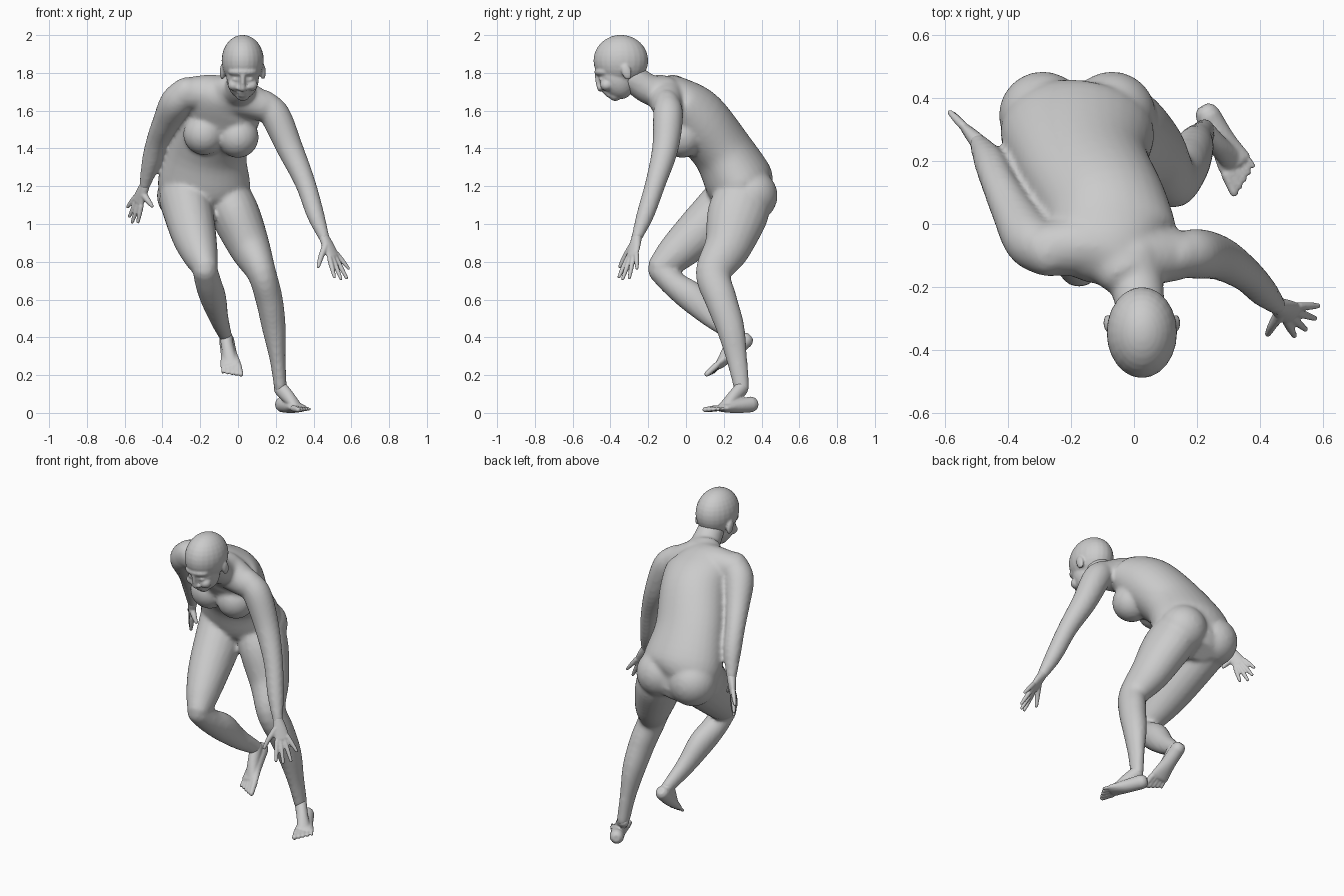
import bpy, bmesh
from mathutils import Vector, Matrix

cube = bpy.data.objects.get("Cube")
if cube:
    bpy.data.objects.remove(cube, do_unlink=True)

skin = bpy.data.materials.new("plain_grey")
skin.use_nodes = True
skin.diffuse_color = (0.6, 0.6, 0.6, 1)
skin.node_tree.nodes["Principled BSDF"].inputs["Base Color"].default_value = skin.diffuse_color


def spline(rows, steps):
    """Catmull-Rom interpolation of position and radius rows."""
    rows = [Vector(r) for r in rows]
    pad = [rows[0] * 2 - rows[1]] + rows + [rows[-1] * 2 - rows[-2]]
    out = []
    for a, b, c, d in zip(pad, pad[1:], pad[2:], pad[3:]):
        for i in range(steps):
            t = i / steps
            out.append(b + (c - a) * t / 2 + (a * 2 - b * 5 + c * 4 - d) * t * t / 2
                       + (b * 3 - a - c * 3 + d) * t * t * t / 2)
    return out + [rows[-1]]


def loft(bm, rows, side=(1, 0, 0), n=20, steps=5):
    """Closed tube with rounded ends through (x, y, z, width, depth) rows."""
    rows = spline([r if len(r) == 5 else (*r, r[3]) for r in rows], steps)
    pts = [(r.to_3d() if len(r) == 3 else Vector(r[:3]), r[3], r[4]) for r in rows]
    first = (pts[0][0] - pts[1][0]).normalized()
    last = (pts[-1][0] - pts[-2][0]).normalized()
    for out, scale in ((0.5, 0.85), (0.85, 0.5)):
        for end, direction, index in ((0, first, 0), (1, last, -1)):
            p, w, d = (pts_start, pts_end)[end] if out > 0.6 else pts[index]
            if out < 0.6:
                if end == 0:
                    pts_start = (p, w, d)
                else:
                    pts_end = (p, w, d)
            cap = (p + direction * min(w, d) * out, w * scale, d * scale)
            pts.insert(0, cap) if end == 0 else pts.append(cap)
    rings = []
    for i, (p, w, d) in enumerate(pts):
        axis = (pts[min(i + 1, len(pts) - 1)][0] - pts[max(i - 1, 0)][0]).normalized()
        across = Vector(side)
        across = (across - axis * across.dot(axis)).normalized()
        deep = axis.cross(across)
        ring = []
        for k in range(n):
            turn = Matrix.Rotation(6.28319 * k / n, 2) @ Vector((1, 0))
            ring.append(bm.verts.new(p + across * w * turn.x + deep * d * turn.y))
        rings.append(ring)
    for a, b in zip(rings, rings[1:]):
        for k in range(n):
            bm.faces.new((a[k], a[(k + 1) % n], b[(k + 1) % n], b[k]))
    bm.faces.new(rings[0][::-1])
    bm.faces.new(rings[-1])


def ball(bm, centre, radii, pitch=0):
    m = (Matrix.Translation(centre) @ Matrix.Rotation(pitch, 4, "X")
         @ Matrix.Diagonal((*radii, 1)))
    bmesh.ops.create_uvsphere(bm, u_segments=24, v_segments=16, radius=1, matrix=m)


def finish(name, bm, voxel, soften):
    """Fuse the overlapping volumes into one soft skin."""
    bmesh.ops.recalc_face_normals(bm, faces=bm.faces)
    mesh = bpy.data.meshes.new(name)
    bm.to_mesh(mesh)
    bm.free()
    mesh.materials.append(skin)
    obj = bpy.data.objects.new(name, mesh)
    bpy.context.collection.objects.link(obj)
    fuse = obj.modifiers.new("fuse", "REMESH")
    fuse.mode = "VOXEL"
    fuse.voxel_size = voxel
    fuse.use_smooth_shade = True
    smooth = obj.modifiers.new("soften", "SMOOTH")
    smooth.factor = 0.5
    smooth.iterations = soften


# Torso, neck and shoulders
body = bmesh.new()
loft(body, [(-.17, .33, 1.13, .2, .13), (-.18, .29, 1.21, .245, .18),
            (-.16, .19, 1.39, .21, .16), (-.09, .05, 1.56, .2, .165),
            (-.06, -.06, 1.655, .2, .13), (-.02, -.13, 1.7, .12, .09)],
     side=(1, 0, -.1), n=32)
loft(body, [(-.01, -.1, 1.69, .1, .09), (.01, -.2, 1.715, .085, .08), (.025, -.29, 1.78, .075)])
loft(body, [(-.28, -.08, 1.69, .085), (-.15, -.07, 1.69, .1),
            (0, -.1, 1.67, .1), (.14, -.1, 1.62, .08)], side=(0, 1, 0))
for x, z in ((-.18, 1.475), (0, 1.46)):
    ball(body, (x, -.02, z), (.11, .11, .11))
for x in (-.29, -.07):
    ball(body, (x, .345, 1.15), (.14, .14, .14))

# Arms
loft(body, [(.14, -.1, 1.64, .07), (.2, -.095, 1.57, .08), (.275, -.11, 1.4, .07),
            (.355, -.16, 1.22, .055), (.41, -.215, 1.05, .047), (.455, -.26, .93, .03)])
loft(body, [(-.27, -.09, 1.7, .08), (-.33, -.05, 1.64, .085), (-.385, .04, 1.54, .068),
            (-.43, .13, 1.44, .056), (-.46, .2, 1.33, .05), (-.495, .26, 1.2, .029)])

# Standing leg, then the lifted thigh and shin
loft(body, [(-.07, .31, 1.16, .13, .15), (-.01, .27, 1.04, .13, .16),
            (.06, .22, .88, .11, .125), (.125, .145, .74, .078, .095),
            (.165, .185, .6, .072, .085), (.19, .235, .45, .063, .075),
            (.21, .27, .28, .042, .055), (.225, .295, .13, .034, .042)])
loft(body, [(-.28, .27, 1.14, .14, .16), (-.235, .06, .95, .12, .125),
            (-.2, -.06, .84, .095, .1), (-.175, -.13, .775, .07, .075)])
loft(body, [(-.175, -.135, .76, .066, .07), (-.155, -.06, .68, .07),
            (-.13, .04, .605, .068, .08), (-.1, .15, .5, .05, .06), (-.065, .275, .405, .034, .04)])
finish("body", body, .012, 6)

# Head with face and ears
head = bmesh.new()
mid = .025
ball(head, (mid, -.345, 1.865), (.112, .145, .136))
ball(head, (mid, -.37, 1.775), (.086, .09, .12), .5)
ball(head, (mid, -.375, 1.685), (.038, .035, .034))
ball(head, (mid, -.43, 1.805), (.078, .055, .03))
ball(head, (mid, -.415, 1.697), (.032, .025, .012))
ball(head, (mid, -.404, 1.68), (.028, .022, .01))
loft(head, [(mid, -.472, 1.785, .012), (mid, -.465, 1.745, .013), (mid, -.452, 1.718, .019)], n=12)
for s in (-1, 1):
    ball(head, (mid + s * .037, -.44, 1.765), (.02, .02, .013))
    ball(head, (mid + s * .045, -.42, 1.735), (.034, .034, .03))
    ball(head, (mid + s * .018, -.447, 1.717), (.012, .014, .011))
    ball(head, (mid + s * .108, -.315, 1.805), (.014, .026, .042), .3)
finish("head", head, .007, 3)


def hand(name, wrist, thumb, tips):
    """Palm, four fingers from index to little, and a thumb."""
    bm = bmesh.new()
    wrist, thumb = Vector(wrist), Vector(thumb)
    tips = [Vector(t) for t in tips]
    side = (tips[-1] - tips[0]).normalized()
    knuckle = wrist.lerp(sum(tips, Vector()) / 4, .5)
    loft(bm, [(*wrist, .028, .026), (*wrist.lerp(knuckle, .5), .038, .022),
              (*knuckle, .042, .016)], side)
    for i, tip in enumerate(tips):
        base = knuckle + side * (i - 1.5) * .022
        loft(bm, [(*base, .014), (*base.lerp(tip, .5), .013), (*tip, .009)], side, n=10)
    root = wrist.lerp(knuckle, .4) - side * .02
    bend = root.lerp(thumb, .5) - side * .008
    loft(bm, [(*root, .02), (*bend, .015), (*thumb, .01)], (0, 1, .3), n=10)
    finish(name, bm, .005, 2)


hand("left_hand", (.455, -.26, .93), (.425, -.35, .775),
     [(.51, -.355, .72), (.545, -.335, .71), (.575, -.3, .715), (.585, -.26, .765)])
hand("right_hand", (-.495, .26, 1.2), (-.455, .24, 1.095),
     [(-.53, .295, 1.01), (-.56, .33, 1.01), (-.575, .35, 1.04), (-.585, .355, 1.09)])


def foot(name, ankle, heel, big, little):
    """Heel to ball, sloping instep and five toes."""
    bm = bmesh.new()
    ankle, heel, big, little = map(Vector, (ankle, heel, big, little))
    side = (little - big).normalized()
    tip = big.lerp(little, .5)
    ball_of_foot = heel.lerp(tip, .74)
    loft(bm, [(*heel, .04, .042), (*heel.lerp(tip, .4), .043, .036),
              (*ball_of_foot, .056, .022)], side)
    loft(bm, [(*ankle, .034, .04), (*ankle.lerp(ball_of_foot, .45), .033, .035),
              (*ball_of_foot, .038, .02)], side)
    for i in range(5):
        end = big.lerp(little, i / 4)
        start = ball_of_foot + side * (i - 2) * .022
        size = .018 - .0018 * i
        loft(bm, [(*start, size), (*end, size * .8)], side, n=10)
    finish(name, bm, .006, 2)


foot("left_foot", (.225, .295, .13), (.235, .345, .045), (.318, .1, .017), (.378, .185, .02))
foot("right_foot", (-.065, .275, .41), (-.06, .315, .385), (.015, .11, .205), (-.08, .145, .215))
